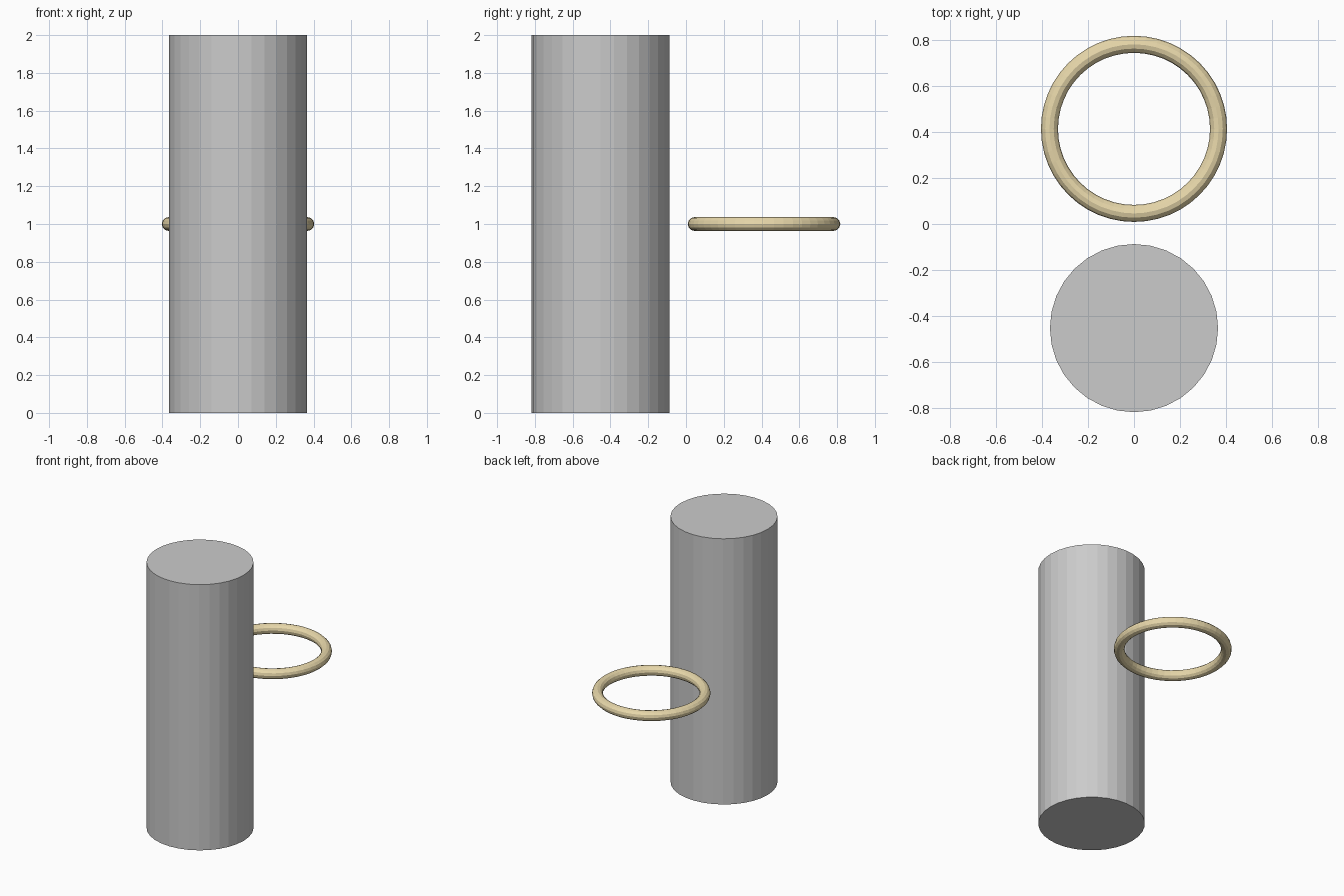
import bpy

if "Cube" in bpy.data.objects:
    bpy.data.objects.remove(bpy.data.objects["Cube"])

# Pillar: flat-faced 32-sided cylinder
bpy.ops.mesh.primitive_cylinder_add(vertices=32, radius=0.365, depth=2.0,
                                    location=(0, -0.452, 1.0))
bpy.context.object.name = "pillar"

# Ring: flat-faced torus floating behind the pillar at mid height
bpy.ops.mesh.primitive_torus_add(major_radius=0.367, minor_radius=0.037,
                                 major_segments=48, minor_segments=12,
                                 location=(0, 0.413, 1.0))
ring = bpy.context.object
ring.name = "ring"
bpy.ops.object.shade_flat()

# Pale gold colour for the ring
gold = bpy.data.materials.new("pale_gold")
gold.diffuse_color = (0.80, 0.68, 0.40, 1)
gold.use_nodes = True
gold.node_tree.nodes["Principled BSDF"].inputs["Base Color"].default_value = gold.diffuse_color
ring.data.materials.append(gold)
